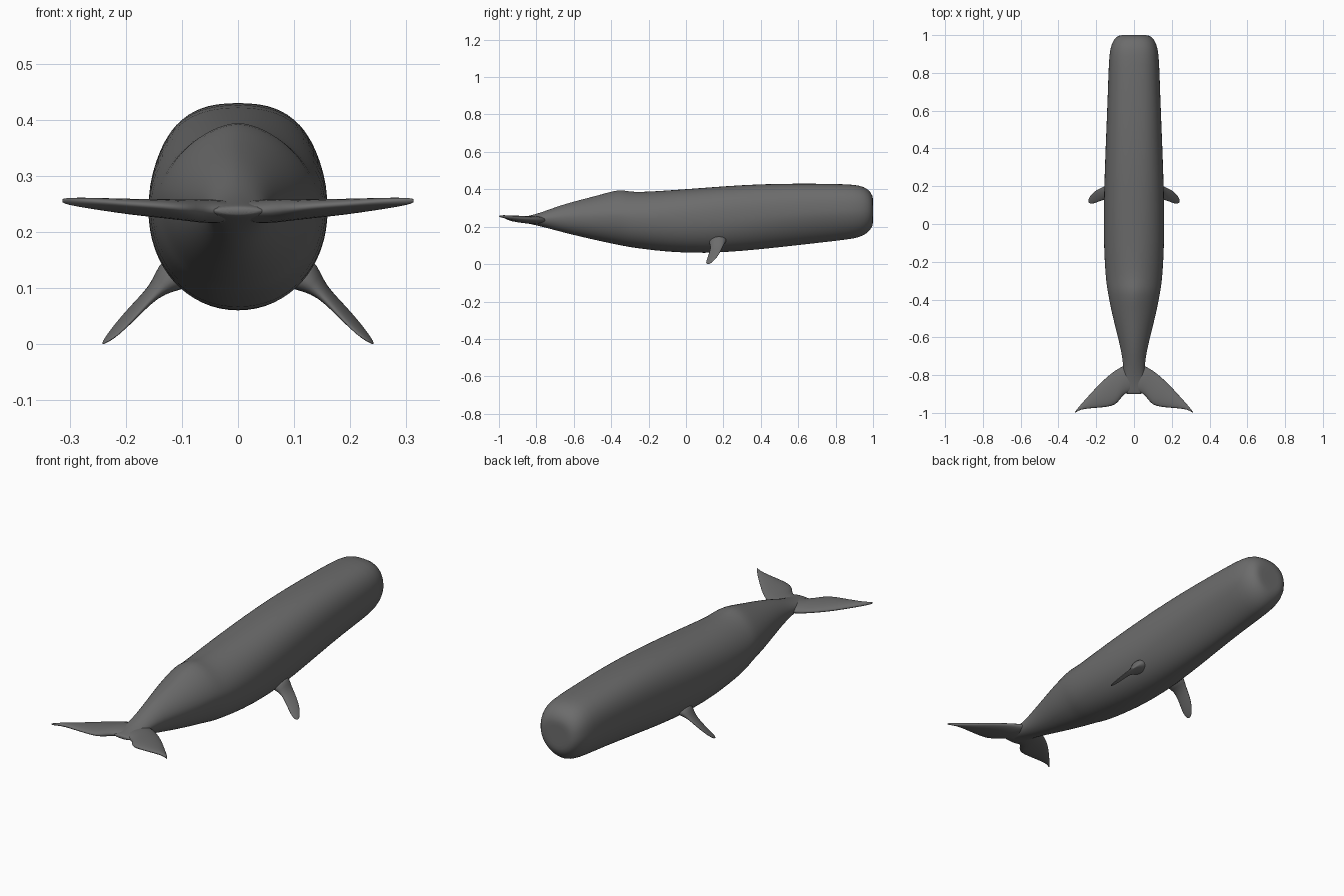
import bpy, bmesh, math
from mathutils import Vector

skin = bpy.data.materials.new("whale_grey")
skin.diffuse_color = (0.15, 0.15, 0.15, 1)


def loft(name, rings, levels=1):
    """Skin a list of equal-length closed rings, cap the ends and smooth."""
    bm = bmesh.new()
    rows = [[bm.verts.new(p) for p in ring] for ring in rings]
    n = len(rows[0])
    for a, b in zip(rows, rows[1:]):
        for i in range(n):
            j = (i + 1) % n
            bm.faces.new((a[i], a[j], b[j], b[i]))
    for row in (rows[0], rows[-1]):
        mid = sum((v.co for v in row), Vector()) / n
        c = bm.verts.new(mid)
        for i in range(n):
            bm.faces.new((row[i], row[(i + 1) % n], c))
    bmesh.ops.recalc_face_normals(bm, faces=bm.faces)
    me = bpy.data.meshes.new(name)
    bm.to_mesh(me)
    bm.free()
    me.materials.append(skin)
    for p in me.polygons:
        p.use_smooth = True
    ob = bpy.data.objects.new(name, me)
    bpy.context.collection.objects.link(ob)
    sub = ob.modifiers.new("smooth", 'SUBSURF')
    sub.levels = sub.render_levels = levels
    return ob


def power(v, e):
    return math.copysign(abs(v) ** e, v)


def body_ring(y, w, z0, z1, top, bottom, n=32):
    """Rounded section whose upper and lower halves differ in fullness."""
    c = z0 + (z1 - z0) * 0.53
    ring = []
    for i in range(n):
        a = 2 * math.pi * i / n
        e = 2 / (top if math.sin(a) >= 0 else bottom)
        s = power(math.sin(a), e)
        z = c + s * ((z1 - c) if s >= 0 else (c - z0))
        ring.append((w * power(math.cos(a), e), y, z))
    return ring


def blade_ring(lead, trail, thick, up, n=12):
    """Thin lens section between a leading and a trailing edge point."""
    lead, trail, up = Vector(lead), Vector(trail), Vector(up).normalized()
    mid, half = (lead + trail) / 2, (lead - trail) / 2
    return [mid + half * math.cos(2 * math.pi * i / n)
            + up * thick / 2 * math.sin(2 * math.pi * i / n) for i in range(n)]


def mirror(ring, s):
    return [(s * p[0], p[1], p[2]) for p in ring]


# Body: y, half width, belly height, back height, top and bottom fullness
sections = [
    (1.0, .050, .235, .335, 2.2, 2.0), (1.0, .084, .205, .365, 2.3, 2.0),
    (.975, .110, .168, .402, 2.4, 1.9), (.93, .127, .142, .422, 2.5, 1.8),
    (.86, .134, .130, .428, 2.5, 1.75), (.7, .139, .112, .431, 2.5, 1.7),
    (.5, .147, .089, .431, 2.5, 1.8), (.3, .155, .069, .424, 2.4, 2.0),
    (.1, .161, .056, .409, 2.3, 2.1), (-.1, .161, .064, .394, 2.1, 2.1),
    (-.25, .153, .083, .385, 1.9, 2.1), (-.31, .147, .092, .390, 1.75, 2.1),
    (-.35, .141, .100, .398, 1.7, 2.0), (-.40, .132, .110, .389, 1.7, 2.0),
    (-.47, .118, .125, .368, 1.8, 2.0), (-.57, .093, .148, .343, 1.8, 2.0),
    (-.67, .068, .173, .315, 1.8, 2.0), (-.75, .056, .195, .285, 1.8, 2.0),
    (-.82, .054, .212, .262, 1.9, 2.0), (-.88, .052, .224, .250, 2.0, 2.0),
    (-.9, .050, .229, .246, 2.0, 2.0)]
loft("body", [body_ring(*s) for s in sections])

# Tail flukes: x, leading y, trailing y, leading z, trailing z, thickness
fluke = [(.0, -.74, -.895, .236, .238, .04), (.05, -.745, -.895, .236, .238, .045),
         (.075, -.758, -.935, .236, .240, .042), (.10, -.772, -.962, .236, .243, .038),
         (.14, -.803, -.972, .238, .247, .034), (.19, -.852, -.975, .240, .250, .028),
         (.24, -.908, -.978, .245, .254, .022), (.28, -.953, -.982, .250, .256, .017),
         (.303, -.982, -.994, .253, .257, .012), (.313, -.994, -1.0, .255, .257, .007)]
# Flippers: leading edge, trailing edge, thickness
flipper = [((.105, .225, .135), (.105, .115, .125), .080),
           ((.133, .212, .118), (.130, .128, .104), .046),
           ((.150, .203, .104), (.150, .130, .085), .024),
           ((.175, .193, .081), (.175, .122, .057), .018),
           ((.203, .178, .053), (.203, .111, .027), .014),
           ((.224, .160, .028), (.224, .105, .009), .010),
           ((.237, .140, .010), (.237, .110, .002), .006),
           ((.241, .129, .003), (.241, .116, .000), .003)]

for side, s in (("left", -1), ("right", 1)):
    loft("tail_fluke_" + side,
         [mirror(blade_ring((x, a, za), (x, b, zb), t, (0, 0, 1)), s)
          for x, a, b, za, zb, t in fluke])
    loft("flipper_" + side,
         [mirror(blade_ring(a, b, t, (.72, 0, .69)), s) for a, b, t in flipper])
